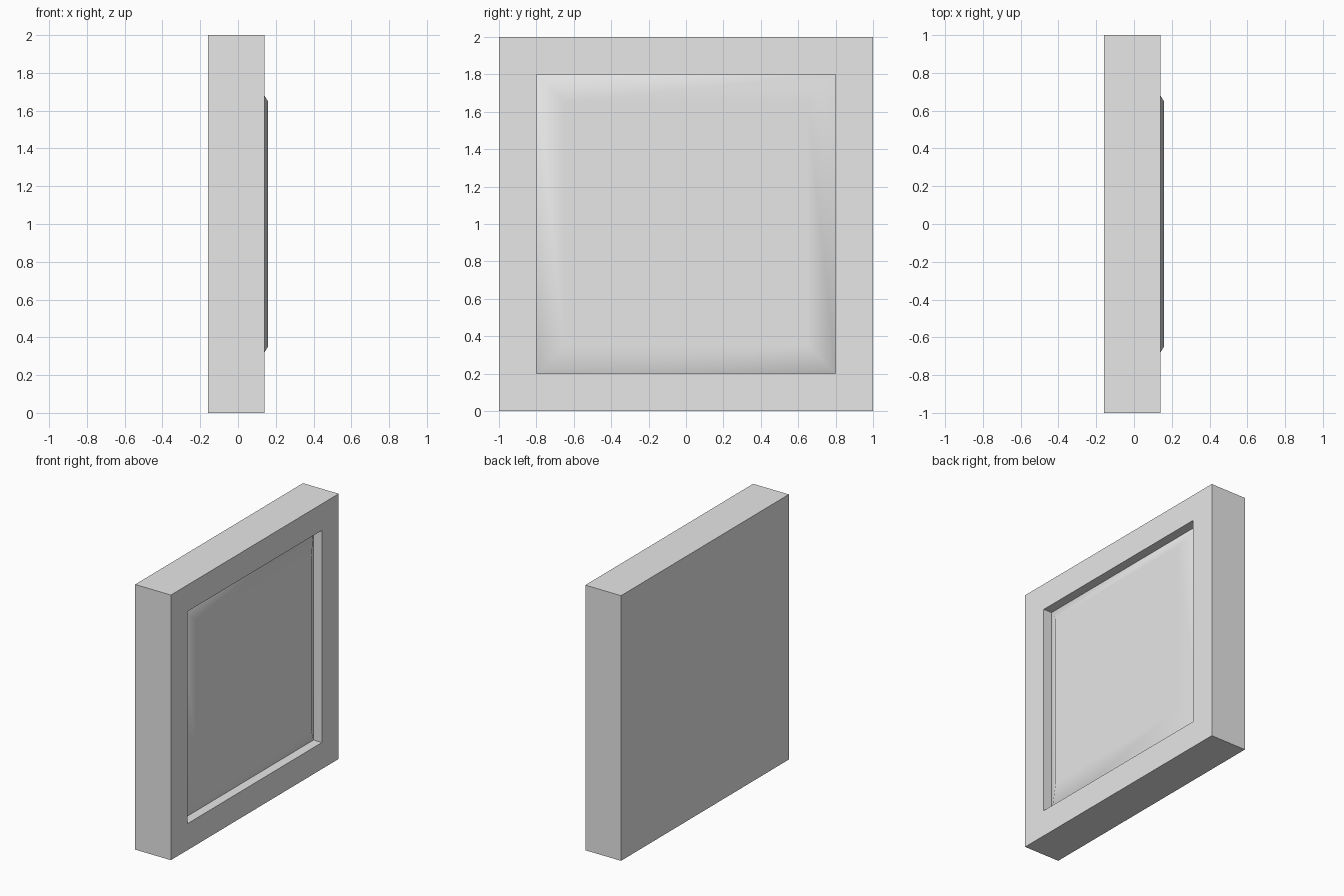
import bpy, bmesh, math

if "Cube" in bpy.data.objects:
    bpy.data.objects.remove(bpy.data.objects["Cube"], do_unlink=True)

grey = bpy.data.materials.new("light_grey")
grey.use_nodes = True
grey.diffuse_color = (0.8, 0.8, 0.8, 1)
grey.node_tree.nodes["Principled BSDF"].inputs["Base Color"].default_value = (0.8, 0.8, 0.8, 1)


def square_loft(name, profile, cap_first=False, cap_last=False):
    """Join square rings, each given as (half width, x), along the x axis."""
    bm = bmesh.new()
    rings = [[bm.verts.new((x, sy * h, 1 + sz * h))
              for sy, sz in ((-1, -1), (1, -1), (1, 1), (-1, 1))]
             for h, x in profile]
    for a, b in zip(rings, rings[1:]):
        for i in range(4):
            j = (i + 1) % 4
            bm.faces.new((a[i], a[j], b[j], b[i]))
    if cap_first:
        bm.faces.new(rings[0][::-1])
    if cap_last:
        bm.faces.new(rings[-1])
    mesh = bpy.data.meshes.new(name)
    bm.to_mesh(mesh)
    bm.free()
    mesh.materials.append(grey)
    obj = bpy.data.objects.new(name, mesh)
    bpy.context.collection.objects.link(obj)
    return obj


# Square block with a recessed opening on its +x side
square_loft("frame", [(1, -0.158), (1, 0.14), (0.8, 0.14), (0.8, 0.07)], cap_first=True)

# Raised panel with softly shaded sloping borders
panel = square_loft("raised_panel", [(0.8, 0.07), (0.65, 0.158)], cap_last=True)
bpy.ops.object.select_all(action="DESELECT")
panel.select_set(True)
bpy.context.view_layer.objects.active = panel
bpy.ops.object.shade_smooth_by_angle(angle=math.radians(60))
weighted = panel.modifiers.new("flat_centre", "WEIGHTED_NORMAL")
weighted.keep_sharp = True
weighted.weight = 100
